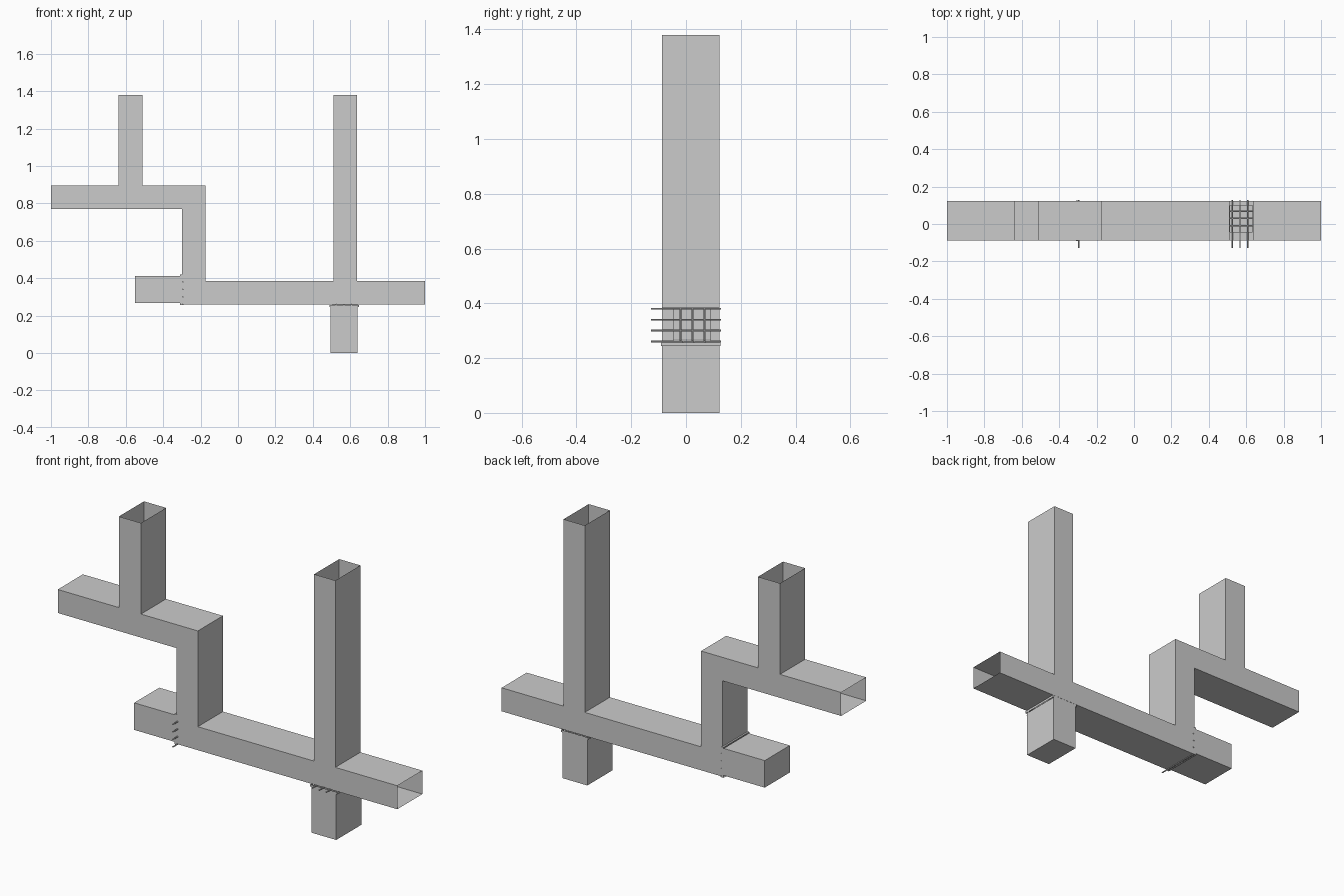
import bpy, bmesh
from mathutils import Vector

if "Cube" in bpy.data.objects:
    bpy.data.objects.remove(bpy.data.objects["Cube"])

Y0, Y1 = -0.088, 0.123      # front and back of the ducts


def make_object(name, bm):
    bmesh.ops.remove_doubles(bm, verts=bm.verts, dist=1e-5)
    bmesh.ops.recalc_face_normals(bm, faces=bm.faces)
    me = bpy.data.meshes.new(name)
    bm.to_mesh(me)
    bm.free()
    ob = bpy.data.objects.new(name, me)
    bpy.context.collection.objects.link(ob)
    return ob


def shell(name, profile, open_edges, y0=Y0, y1=Y1):
    """Sheet-metal duct: front-view outline extruded in y, some ends left open."""
    bm = bmesh.new()
    front = [bm.verts.new((x, y0, z)) for x, z in profile]
    back = [bm.verts.new((x, y1, z)) for x, z in profile]
    bm.faces.new(front)
    bm.faces.new(back[::-1])
    n = len(profile)
    for i in range(n):
        if i not in open_edges:
            j = (i + 1) % n
            bm.faces.new((front[i], front[j], back[j], back[i]))
    return make_object(name, bm)


def frame(name, point, a, b, inner_a, inner_b):
    """Flat rectangular ring; point maps (u, y) to 3D."""
    bm = bmesh.new()
    ring = lambda u, y: [bm.verts.new(point(p, q)) for p, q in
                         ((u[0], y[0]), (u[1], y[0]), (u[1], y[1]), (u[0], y[1]))]
    o, i = ring(a, b), ring(inner_a, inner_b)
    for k in range(4):
        m = (k + 1) % 4
        bm.faces.new((o[k], o[m], i[m], i[k]))
    return make_object(name, bm)


def rods(name, segments, r=0.0035):
    bm = bmesh.new()
    for p, q in segments:
        p, q = Vector(p), Vector(q)
        mat = (q - p).to_track_quat('Z', 'Y').to_matrix().to_4x4()
        mat.translation = (p + q) / 2
        bmesh.ops.create_cone(bm, cap_ends=True, segments=8, radius1=r, radius2=r,
                              depth=(q - p).length, matrix=mat)
    return make_object(name, bm)


# Branching duct, edges 0, 10, 13, 17 and the grille mouths 5 and 8 are open
duct = [(-1, 0.895), (-1, 0.77), (-0.30, 0.77), (-0.30, 0.385), (-0.30, 0.38),
        (-0.30, 0.26), (0.51, 0.26), (0.635, 0.26), (1, 0.26), (1, 0.385),
        (0.635, 0.385), (0.635, 1.38), (0.51, 1.38), (0.51, 0.385),
        (-0.175, 0.385), (-0.175, 0.895), (-0.51, 0.895), (-0.51, 1.38),
        (-0.64, 1.38), (-0.64, 0.895)]
shell("branching_duct", duct, {0, 4, 6, 8, 11, 17})

# Collection boxes, open towards the grilles
shell("side_bin", [(-0.55, 0.412), (-0.55, 0.268), (-0.308, 0.268), (-0.308, 0.412)], {2})
shell("bottom_bin", [(0.495, 0), (0.64, 0), (0.64, 0.248), (0.495, 0.248)], {2})

# Lips round the box mouths
shell("side_bin_lip", [(-0.31, 0.419), (-0.31, 0.257), (-0.298, 0.257), (-0.298, 0.419)],
      {0, 2}, Y0 - 0.003, Y1 + 0.003)
shell("bottom_bin_lip", [(0.489, 0.245), (0.648, 0.245), (0.648, 0.257), (0.489, 0.257)],
      {0, 2}, Y0 - 0.003, Y1 + 0.003)

# Mouth frames in the duct walls
frame("side_mouth_frame", lambda u, y: (-0.30, y, u), (0.26, 0.38), (Y0, Y1),
      (0.265, 0.379), (-0.045, 0.09))
frame("bottom_mouth_frame", lambda u, y: (u, y, 0.26), (0.51, 0.635), (Y0, Y1),
      (0.512, 0.633), (-0.042, 0.1))

# Grilles: long pins pushed through in y, with cross bars
side = [((-0.295, -0.127, z), (-0.295, 0.127, z)) for z in (0.26, 0.30, 0.34, 0.38)]
side += [((-0.295, y, 0.262), (-0.295, y, 0.382)) for y in (-0.02, 0.024, 0.068)]
rods("side_grille", side)
low = [((x, -0.127, 0.26), (x, 0.127, 0.26)) for x in (0.525, 0.567, 0.608)]
low += [((0.505, y, 0.26), (0.64, y, 0.26)) for y in (-0.01, 0.03, 0.068)]
rods("bottom_grille", low)
